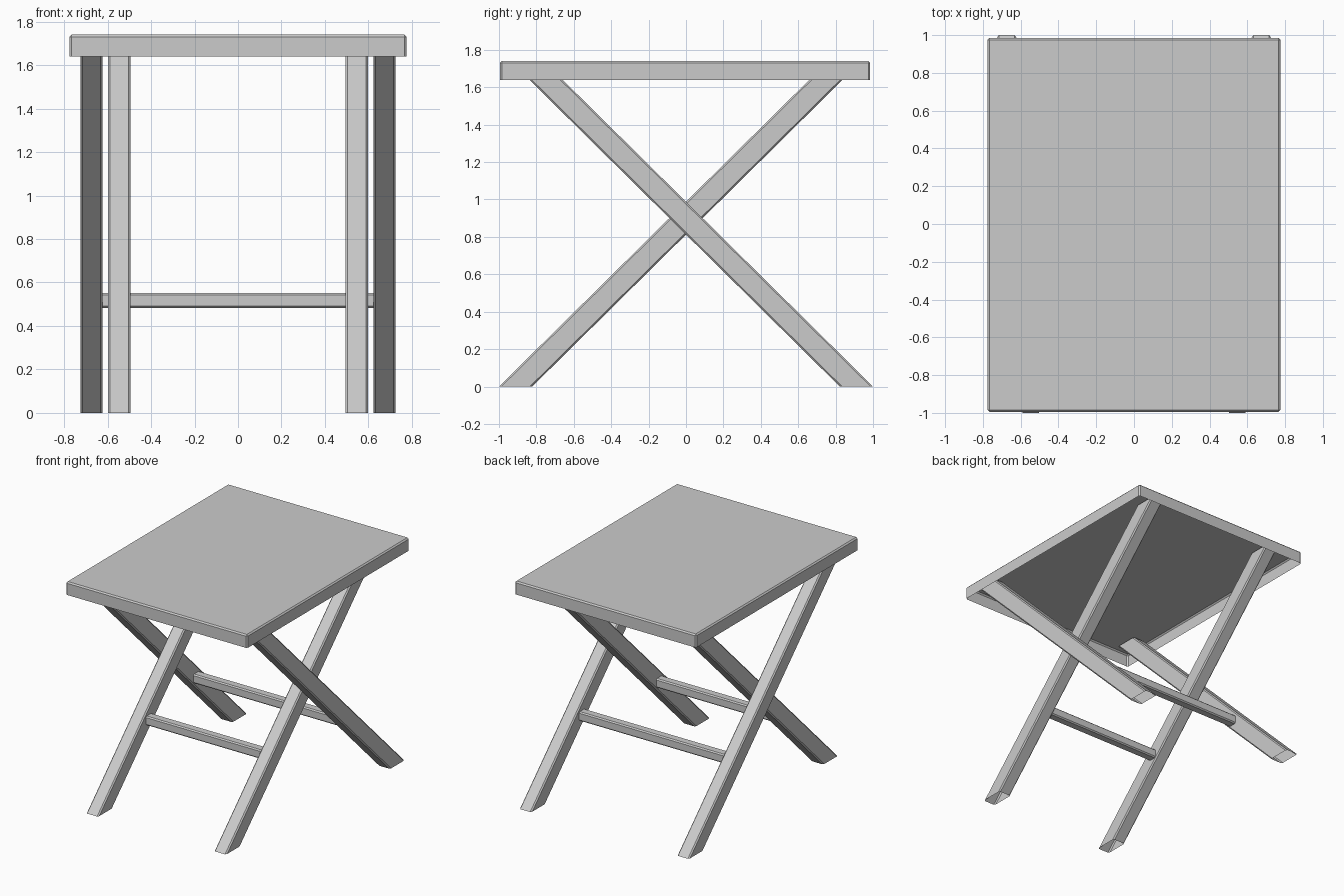
import bpy, bmesh

if "Cube" in bpy.data.objects:
    bpy.data.objects.remove(bpy.data.objects["Cube"])


def prism(name, profile, x0, x1, bevel, edge_test, open_z=None):
    """Extrude a YZ profile from x0 to x1, bevel chosen edges, open the faces at open_z."""
    bm = bmesh.new()
    a = [bm.verts.new((x0, y, z)) for y, z in profile]
    b = [bm.verts.new((x1, y, z)) for y, z in profile]
    n = len(profile)
    bm.faces.new(a)
    bm.faces.new(b[::-1])
    for i in range(n):
        j = (i + 1) % n
        bm.faces.new((a[i], b[i], b[j], a[j]))
    bmesh.ops.recalc_face_normals(bm, faces=bm.faces[:])
    edges = [e for e in bm.edges if edge_test(e.verts[0].co, e.verts[1].co)]
    bmesh.ops.bevel(bm, geom=edges, offset=bevel, segments=1, affect='EDGES')
    if open_z is not None:
        ends = [f for f in bm.faces if all(abs(v.co.z - open_z) < 1e-4 for v in f.verts)]
        bmesh.ops.delete(bm, geom=ends, context='FACES')
    me = bpy.data.meshes.new(name)
    bm.to_mesh(me)
    bm.free()
    ob = bpy.data.objects.new(name, me)
    bpy.context.collection.objects.link(ob)
    return ob


def rect(y0, y1, z0, z1):
    return [(y0, z0), (y1, z0), (y1, z1), (y0, z1)]


# Seat: shallow tray, open underneath
prism("seat", rect(-0.995, 0.985, 1.64, 1.74), -0.775, 0.775, 0.01,
      lambda p, q: max(p.z, q.z) > 1.7, open_z=1.64)

# Crossed legs: outer pair stands at the back, inner pair at the front
TOP = 1.725
RUN = TOP * 1.012
for kind, x0, x1, s in (("outer", 0.623, 0.725, 1), ("inner", 0.495, 0.598, -1)):
    profile = [(s * 1.0, 0), (s * 0.822, 0), (s * (0.822 - RUN), TOP), (s * (1.0 - RUN), TOP)]
    for side, m in (("right", 1), ("left", -1)):
        prism(f"{kind}_leg_{side}", profile, m * x0, m * x1, 0.009,
              lambda p, q: abs(p.z - q.z) > 1, open_z=0)

# Crossbars joining each pair of legs
for name, s, half in (("back_crossbar", 1, 0.63), ("front_crossbar", -1, 0.50)):
    y0, y1 = sorted((s * 0.345, s * 0.415))
    prism(name, rect(y0, y1, 0.482, 0.552), -half, half, 0.009,
          lambda p, q: abs(p.x - q.x) > 0.5)
